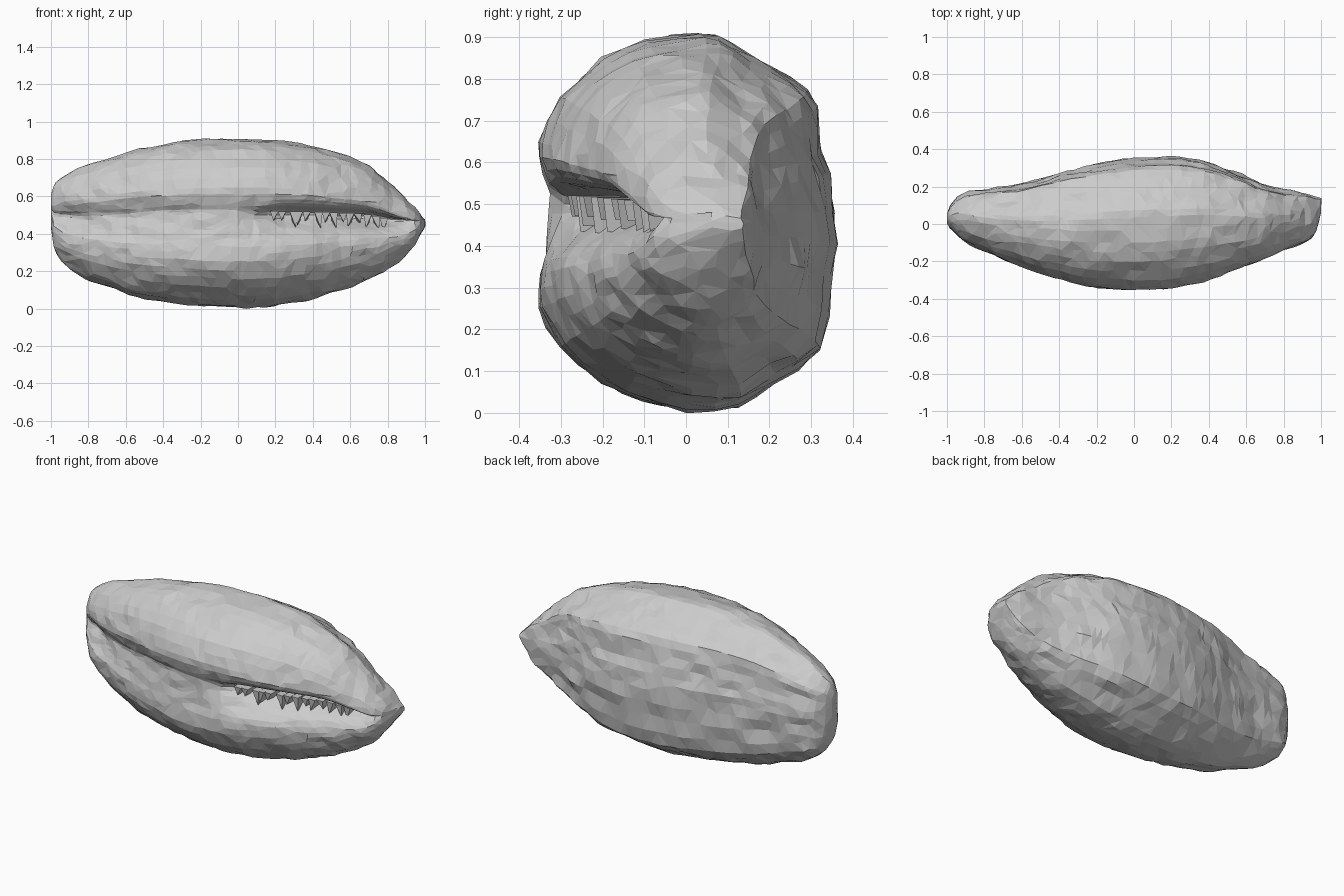
import bpy, bmesh, math, random
from mathutils import Vector, noise

if "Cube" in bpy.data.objects:
    bpy.data.objects.remove(bpy.data.objects["Cube"])

random.seed(4)

# Stations along the shell: x, front y, back y, bottom z, top z
STATIONS = [
    (-1.0, 0.0, 0.06, 0.42, 0.61), (-0.985, -0.025, 0.10, 0.31, 0.66),
    (-0.95, -0.06, 0.145, 0.24, 0.70), (-0.9, -0.095, 0.17, 0.195, 0.73),
    (-0.8, -0.15, 0.185, 0.145, 0.765), (-0.6, -0.23, 0.215, 0.07, 0.835),
    (-0.4, -0.295, 0.275, 0.03, 0.882), (-0.2, -0.345, 0.328, 0.009, 0.902),
    (0.0, -0.355, 0.355, -0.003, 0.91), (0.2, -0.345, 0.36, 0.005, 0.903),
    (0.4, -0.30, 0.335, 0.045, 0.87), (0.6, -0.225, 0.255, 0.105, 0.81),
    (0.7, -0.185, 0.21, 0.15, 0.77), (0.8, -0.145, 0.185, 0.20, 0.68),
    (0.9, -0.105, 0.17, 0.275, 0.59), (0.965, -0.08, 0.155, 0.365, 0.52),
    (1.0, 0.06, 0.14, 0.43, 0.47)]

# Cross-section: y and z in -1..1, and how far the point follows the groove
PROFILE = [
    (0.1, 1, 0), (0.3, .95, 0), (0.57, .82, 0), (0.83, .71, 0), (0.89, .5, 0),
    (0.95, .25, 0), (1, .05, 0), (0.98, -.3, 0), (0.9, -.68, 0), (0.6, -.85, 0),
    (0.35, -.97, 0), (0, -1, 0), (-.3, -.95, 0), (-.57, -.85, 0), (-.86, -.66, 0),
    (-.99, -.45, 0), (-1, -.28, 0), (-1, -.16, .2), (-1, -.06, .55), (-1, .05, 1),
    (-1, .13, 1), (-1, .175, .65), (-1, .21, .3), (-1, .29, .04), (-1, .42, 0),
    (-.86, .66, 0), (-.57, .86, 0), (-.28, .96, 0)]

# Depth of the front groove, which opens into the mouth on the right
GROOVE = [(-1, .02), (-.9, .055), (-.6, .035), (0, .03), (.1, .05), (.25, .14),
          (.7, .15), (.82, .11), (.92, .04), (.96, .015), (1, 0)]


def sample(table, x):
    for a, b in zip(table, table[1:]):
        if x <= b[0]:
            t = (x - a[0]) / (b[0] - a[0])
            return [p + (q - p) * t for p, q in zip(a[1:], b[1:])]
    return list(table[-1][1:])


def smooth_sample(table, x):
    """Average neighbouring samples away from the ends to soften the stations."""
    r = min(0.06, (1 - abs(x)) * 0.5)
    parts = [sample(table, x + d) for d in (-r, 0, 0, r)]
    return [sum(p) / 4 for p in zip(*parts)]


def section_points():
    pts = []
    n = len(PROFILE)
    for i in range(n):
        p0, p1, p2, p3 = (Vector(PROFILE[(i + k) % n]) for k in (-1, 0, 1, 2))
        pts.append(p1)
        pts.append((p1 + p2) * 0.5625 - (p0 + p3) * 0.0625)
    return pts


# Shell body lofted through the stations
bm = bmesh.new()
section = section_points()
xs = sorted(set([-1 + i / 36 for i in range(73)] + [-.985, .985]))
rings = []
for x in xs:
    front, back, low, high = smooth_sample(STATIONS, x)
    depth = sample(GROOVE, x)[0]
    cy, hy, cz, hz = (front + back) / 2, (back - front) / 2, (low + high) / 2, (high - low) / 2
    lift = 0.06 * max(0, x - .6)
    soft = 0.55 if x < 0.1 else 1.0
    ring = []
    for u, v, g in section:
        g = max(0, g) ** soft
        co = Vector((x, cy + u * hy + g * depth, cz + v * hz + g * lift))
        # lengthwise folds, stronger on the back, and general roughness
        fold = noise.noise(Vector((x * 5, co.y * 13, co.z * 16)))
        rough = noise.noise(co * 14)
        away = Vector((0, u, v)).normalized()
        amount = 0.016 if u > 0.5 else 0.010
        fade = min(1, (1 - abs(x)) * 10 + .2)
        co += away * (fade * (amount * fold + 0.008 * rough) - 0.003)
        co.x += 0.012 * fade * noise.noise(co * 19)
        ring.append(bm.verts.new(co))
    rings.append(ring)
n = len(section)
for a, b in zip(rings, rings[1:]):
    for i in range(n):
        j = (i + 1) % n
        bm.faces.new((a[i], a[j], b[j], b[i]))
bm.faces.new(rings[0])
bm.faces.new(rings[-1])
bmesh.ops.triangulate(bm, faces=bm.faces[:])
bmesh.ops.recalc_face_normals(bm, faces=bm.faces[:])
base = min(v.co.z for v in bm.verts)
bmesh.ops.translate(bm, verts=bm.verts[:], vec=(0, 0, -base))
mesh = bpy.data.meshes.new("shell_body")
bm.to_mesh(mesh)
bm.free()
body = bpy.data.objects.new("shell_body", mesh)
bpy.context.collection.objects.link(body)
dec = body.modifiers.new("facets", 'DECIMATE')
dec.ratio = 0.36

# Jagged teeth hanging from the upper lip into the mouth
bm = bmesh.new()
for i in range(14):
    x = 0.2 + i * 0.044 + random.uniform(-.012, .012)
    front, back, low, high = smooth_sample(STATIONS, x)
    depth = sample(GROOVE, x)[0]
    z = (low + high) / 2 + 0.14 * (high - low) / 2 - base
    y0, y1 = front + 0.03, front + depth + 0.02
    drop = random.uniform(.045, .095)
    w = 0.022
    v = [bm.verts.new(c) for c in (
        (x - w, y0 + .03, z), (x + w, y0 + .03, z), (x + w, y1, z), (x - w, y1, z),
        (x + random.uniform(-.02, .02), y0 + .04, z - drop),
        (x, y1, z - drop))]
    for f in ((0, 1, 2, 3), (0, 4, 1), (1, 4, 5, 2), (3, 2, 5), (0, 3, 5, 4)):
        bm.faces.new([v[k] for k in f])
bmesh.ops.recalc_face_normals(bm, faces=bm.faces[:])
mesh = bpy.data.meshes.new("mouth_teeth")
bm.to_mesh(mesh)
bm.free()
teeth = bpy.data.objects.new("mouth_teeth", mesh)
bpy.context.collection.objects.link(teeth)
